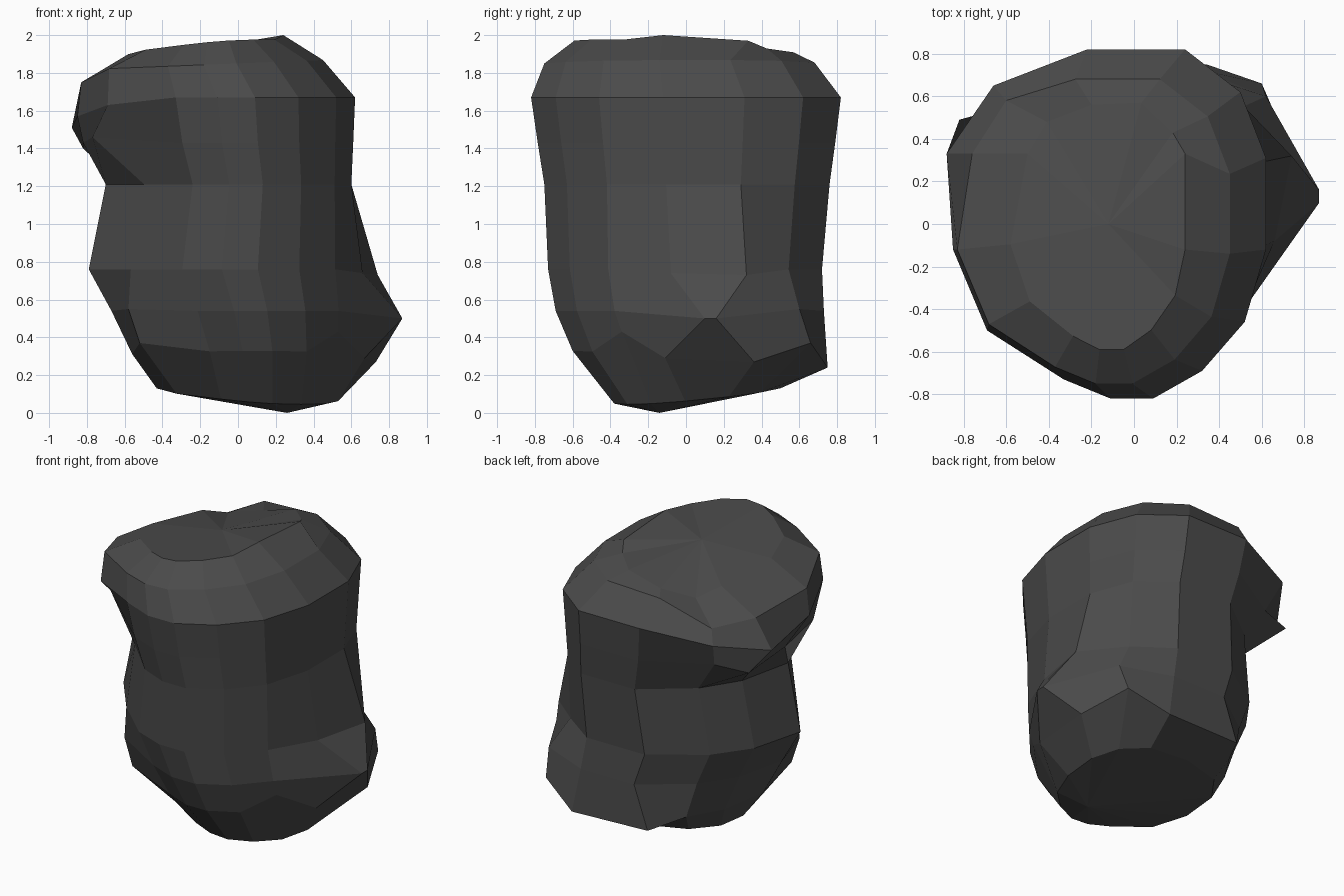
import bpy, bmesh

# plan outline of the widest ring (starts at front, goes counter-clockwise)
PLAN = [(0.09, -0.82), (0.32, -0.69), (0.52, -0.46), (0.62, -0.12), (0.62, 0.31),
        (0.50, 0.62), (0.24, 0.82), (-0.22, 0.82), (-0.66, 0.65), (-0.85, 0.33),
        (-0.85, -0.12), (-0.69, -0.50), (-0.33, -0.73), (-0.11, -0.82)]
N = len(PLAN)

# levels: z, xmin, xmax, ymin, ymax, rise per unit of x, rise per unit of y
LEVELS = [(0.10, -0.43, 0.53, -0.38, 0.50, -0.07, 0.10),
          (0.31, -0.56, 0.60, -0.60, 0.72, 0.0, -0.03),
          (0.54, -0.67, 0.62, -0.69, 0.73, 0.0, 0.0),
          (0.76, -0.79, 0.61, -0.73, 0.72, 0.0, 0.0),
          (1.21, -0.70, 0.60, -0.75, 0.76, 0.0, 0.0),
          (1.43, -0.79, 0.61, -0.785, 0.79, 0.0, 0.0),
          (1.67, -0.85, 0.62, -0.82, 0.82, 0.0, 0.0),
          (1.85, -0.82, 0.45, -0.75, 0.68, 0.04, 0.0),
          (1.94, -0.58, 0.25, -0.59, 0.57, 0.08, -0.06)]

# the waist is hollowed at the left corners
WAIST_PULL = {8: 0.86, 9: 0.88, 11: 0.89}

# corners pulled out into bumps: (level, corner) -> position
BUMPS = {
    # lower right bump
    (1, 2): (0.53, -0.34, 0.43), (1, 3): (0.67, -0.11, 0.29),
    (1, 4): (0.73, 0.36, 0.27), (1, 5): (0.60, 0.66, 0.37), (1, 6): (0.34, 0.75, 0.24),
    (1, 7): (-0.22, 0.73, 0.25), (1, 11): (-0.52, -0.40, 0.37),
    (2, 3): (0.87, 0.10, 0.50), (2, 4): (0.87, 0.16, 0.50), (2, 5): (0.62, 0.60, 0.55),
    (2, 11): (-0.58, -0.40, 0.55),
    (3, 3): (0.66, -0.08, 0.74), (3, 4): (0.74, 0.32, 0.73),
    # upper left overhang
    (5, 8): (-0.60, 0.55, 1.42), (5, 9): (-0.82, 0.49, 1.40),
    (5, 10): (-0.82, 0.10, 1.43), (5, 11): (-0.77, -0.28, 1.46),
    (6, 8): (-0.66, 0.65, 1.60), (6, 9): (-0.88, 0.33, 1.51),
    (6, 10): (-0.85, -0.12, 1.57), (6, 11): (-0.69, -0.50, 1.63),
    # crown
    (7, 8): (-0.60, 0.58, 1.68), (7, 9): (-0.76, 0.33, 1.70), (7, 10): (-0.83, -0.12, 1.75),
    (8, 3): (0.24, -0.12, 2.0), (8, 4): (0.24, 0.33, 1.97),
    (8, 7): (-0.20, 0.56, 1.84), (8, 8): (-0.41, 0.48, 1.80), (8, 9): (-0.50, 0.33, 1.85)}


def corner(level, i):
    if (level, i) in BUMPS:
        return BUMPS[level, i]
    z, x0, x1, y0, y1, rx, ry = LEVELS[level]
    px, py = PLAN[i]
    x = x0 + (px + 0.85) / 1.47 * (x1 - x0)
    y = y0 + (py + 0.82) / 1.64 * (y1 - y0)
    pull = WAIST_PULL.get(i, 1.0) if 1 <= level <= 4 else 1.0
    return (x * pull, y * pull, z + rx * x + ry * y)


# boulder body lofted through the levels
bm = bmesh.new()
rings = [[bm.verts.new(corner(k, i)) for i in range(N)] for k in range(len(LEVELS))]
for a, b in zip(rings, rings[1:]):
    for i in range(N):
        j = (i + 1) % N
        bm.faces.new((a[i], a[j], b[j], b[i]))

# underside and crown caps
low = bm.verts.new((0.26, -0.14, 0.0))
top = bm.verts.new((-0.12, 0.0, 1.94))
for i in range(N):
    j = (i + 1) % N
    bm.faces.new((rings[0][j], rings[0][i], low))
    bm.faces.new((rings[-1][i], rings[-1][j], top))
bmesh.ops.recalc_face_normals(bm, faces=bm.faces)

mesh = bpy.data.meshes.new("boulder")
bm.to_mesh(mesh)
bm.free()
stone = bpy.data.materials.new("dark grey stone")
stone.diffuse_color = (0.07, 0.07, 0.07, 1)
mesh.materials.append(stone)
bpy.context.collection.objects.link(bpy.data.objects.new("boulder", mesh))
